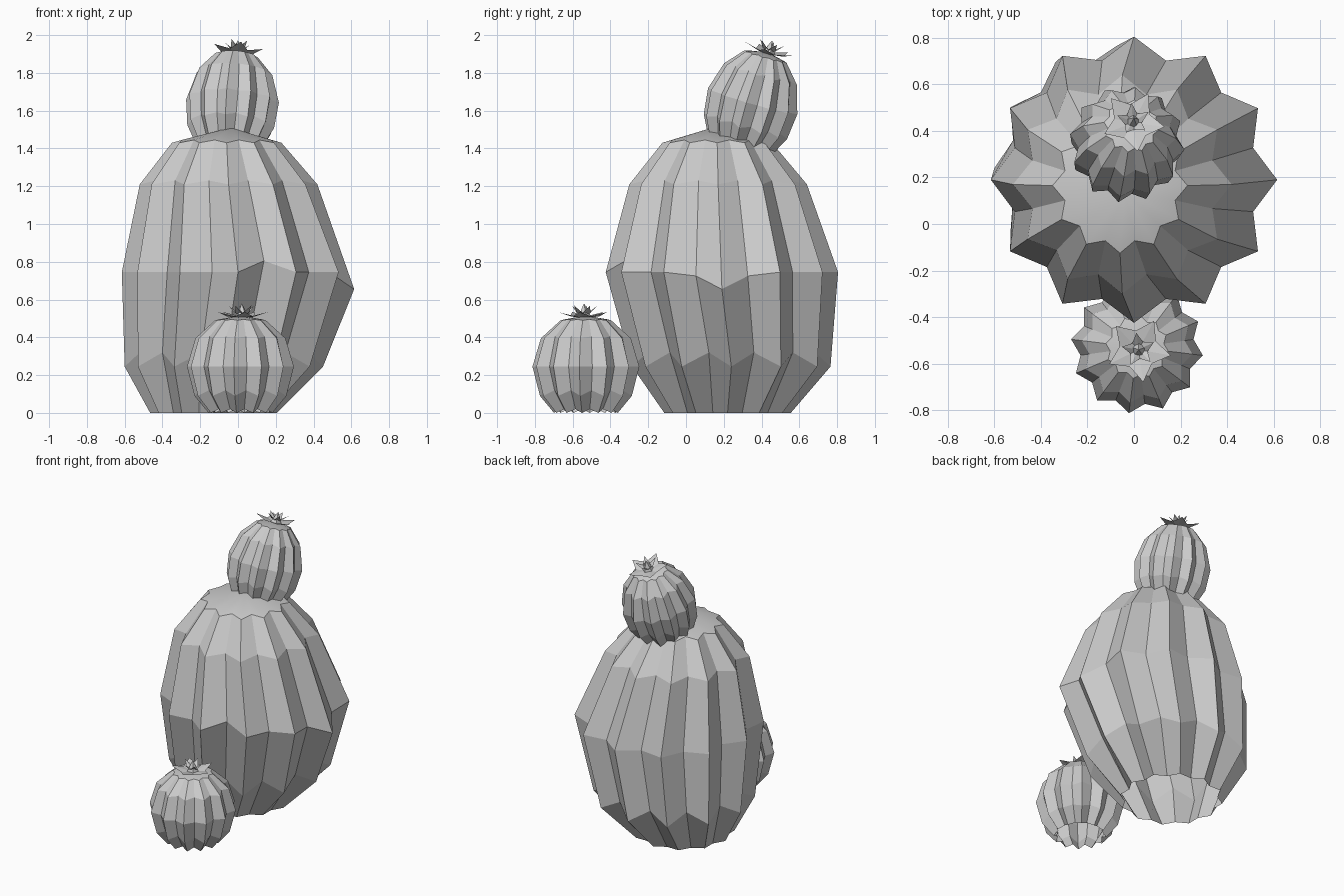
import bpy
import bmesh
from math import sin, cos, pi, radians
from mathutils import Matrix, Vector

if "Cube" in bpy.data.objects:
    bpy.data.objects.remove(bpy.data.objects["Cube"])

RIBS = 12


def finish(bm, name, mat):
    bm.transform(mat)
    me = bpy.data.meshes.new(name)
    bm.to_mesh(me)
    bm.free()
    ob = bpy.data.objects.new(name, me)
    bpy.context.collection.objects.link(ob)
    return ob


def ribbed_body(name, rings, apex, mat, spin=0.0, tweak=None):
    """rings: (x, y, ridge radius, valley radius, ridge z, valley z); open base, domed cap."""
    bm = bmesh.new()
    loops = []
    for k, (cx, cy, ro, ri, zo, zi) in enumerate(rings):
        loop = []
        for i in range(RIBS * 2):
            a = spin + pi * i / RIBS
            r, z = (ri, zi) if i % 2 else (ro, zo)
            z += (tweak or {}).get((k, i), 0)
            loop.append(bm.verts.new((cx + r * cos(a), cy + r * sin(a), z)))
        loops.append(loop)
    n = RIBS * 2
    for lo, hi in zip(loops, loops[1:]):
        for i in range(n):
            j = (i + 1) % n
            bm.faces.new((lo[i], lo[j], hi[j], hi[i]))
    top = bm.verts.new(apex)
    for i in range(n):
        f = bm.faces.new((loops[-1][i], loops[-1][(i + 1) % n], top))
        f.smooth = True
    return finish(bm, name, mat)


def flower(name, mat, size=1.0):
    """Two layers of five pointed petals around a raised bud."""
    bm = bmesh.new()
    layers = [(0.145, 0.085, 0.035, 0.012, 0.0, -10), (0.075, 0.04, 0.07, 0.03, 0.015, 26)]
    for tip, notch, ztip, znotch, zc, off in layers:
        c = bm.verts.new((0, 0, zc))
        star = []
        for i in range(10):
            a = radians(off + 36 * i)
            r, z = (notch, znotch) if i % 2 else (tip, ztip)
            star.append(bm.verts.new((r * cos(a), r * sin(a), z)))
        for i in range(10):
            bm.faces.new((c, star[i], star[(i + 1) % 10]))
    # central bud
    bmesh.ops.create_cone(bm, segments=5, radius1=0.04, radius2=0, depth=0.075,
                          matrix=Matrix.Translation((0, 0, 0.045)))
    return finish(bm, name, mat @ Matrix.Scale(size, 4))


def straight(levels, cx=0.0, cy=0.0, valley=0.86):
    return [(cx, cy, r, r * valley, z, z + dz) for z, r, dz in levels]


# Large main body, leaning slightly as it rises
big = [(-0.13, 0.22, 0.335, 0.30, 0.0, 0.0),
       (-0.075, 0.24, 0.525, 0.46, 0.245, 0.32),
       (0.0, 0.19, 0.615, 0.53, 0.745, 0.745),
       (-0.05, 0.17, 0.47, 0.40, 1.21, 1.23),
       (-0.06, 0.165, 0.29, 0.245, 1.43, 1.445)]
ribbed_body("main_cactus", big, (-0.04, 0.14, 1.51), Matrix(),
            tweak={(2, 0): -0.09, (2, 1): -0.02, (2, 23): -0.02, (2, 19): 0.06})

# Small offshoot on the ground in front
ground = Matrix.Translation((0.013, -0.53, 0))
ribbed_body("ground_offshoot",
            straight([(0.0, 0.17, 0.02), (0.09, 0.245, 0.03), (0.245, 0.285, 0.0),
                      (0.395, 0.24, 0.01), (0.49, 0.135, 0.005)]),
            (0.0, 0.0, 0.515), ground, spin=radians(-7))
flower("ground_flower", Matrix.Translation((0.02, -0.54, 0.5)), 0.97)

# Tilted offshoot growing from the top
tilt = (Matrix.Translation((-0.045, 0.29, 1.43)) @ Matrix.Rotation(radians(-16), 4, 'X')
        @ Matrix.Rotation(radians(4), 4, 'Y'))
ribbed_body("top_offshoot",
            straight([(-0.01, 0.18, 0.01), (0.09, 0.232, 0.02), (0.23, 0.248, 0.0),
                      (0.38, 0.202, 0.01), (0.475, 0.118, 0.005)]),
            (0.0, 0.0, 0.5), tilt, spin=radians(-7))
flower("top_flower", tilt @ Matrix.Translation((0.005, 0.01, 0.49)), 0.95)
